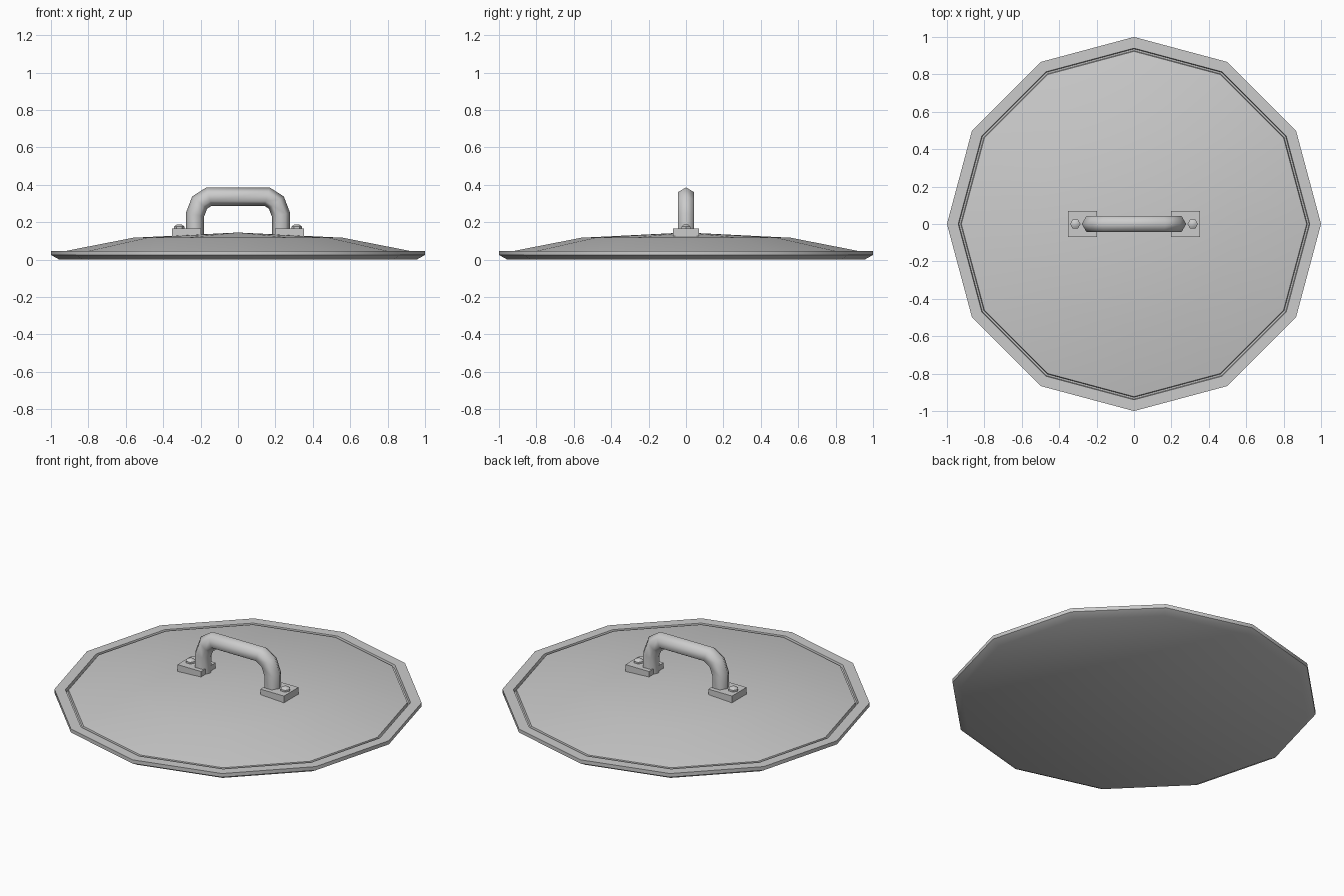
import bpy, bmesh, math
from mathutils import Vector

if "Cube" in bpy.data.objects:
    bpy.data.objects.remove(bpy.data.objects["Cube"])


def finish(bm, name, angle=35):
    bmesh.ops.recalc_face_normals(bm, faces=bm.faces)
    me = bpy.data.meshes.new(name)
    bm.to_mesh(me)
    bm.free()
    ob = bpy.data.objects.new(name, me)
    bpy.context.collection.objects.link(ob)
    bpy.ops.object.select_all(action='DESELECT')
    ob.select_set(True)
    bpy.context.view_layer.objects.active = ob
    if angle:
        bpy.ops.object.shade_smooth_by_angle(angle=math.radians(angle))
    return ob


def skin(bm, rings):
    # bridge consecutive vertex rings with quads
    for a, b in zip(rings, rings[1:]):
        n = len(a)
        for i in range(n):
            j = (i + 1) % n
            bm.faces.new((a[i], a[j], b[j], b[i]))


# Lid: twelve-sided lathe with bevelled rim, narrow groove and shallow dome
profile = [(0.955, 0.0), (1.0, 0.025), (1.0, 0.047), (0.94, 0.047),
           (0.936, 0.03), (0.927, 0.03), (0.923, 0.046), (0.56, 0.117)]
bm = bmesh.new()
rings = [[bm.verts.new((r * math.cos(i * math.pi / 6), r * math.sin(i * math.pi / 6), z))
          for i in range(12)] for r, z in profile]
skin(bm, rings)
bm.faces.new(rings[0])
apex = bm.verts.new((0, 0, 0.145))
for i in range(12):
    bm.faces.new((rings[-1][i], rings[-1][(i + 1) % 12], apex))
finish(bm, "lid")

# Handle: six-sided tube swept along a rounded arch
half = [(0.23, 0.125), (0.23, 0.24), (0.205, 0.305), (0.155, 0.337)]
path = [Vector((-x, 0, z)) for x, z in half] + [Vector((x, 0, z)) for x, z in reversed(half)]
bm = bmesh.new()
rings = []
for k, p in enumerate(path):
    d_in = (p - path[k - 1]).normalized() if k else Vector((0, 0, 1))
    d_out = (path[k + 1] - p).normalized() if k < len(path) - 1 else d_in
    t = (d_in + d_out).normalized()
    normal = Vector((-t.z, 0, t.x))
    side = Vector((0, 1, 0))
    stretch = 1 / t.dot(d_in)
    rings.append([bm.verts.new(p + 0.049 * (normal * stretch * math.cos(a) + side * math.sin(a)))
                  for a in (i * math.pi / 3 for i in range(6))])
skin(bm, rings)
bm.faces.new(rings[0])
bm.faces.new(rings[-1])
finish(bm, "handle", 61)

# Mounting pads and bolts on each side
for s, label in ((-1, "left"), (1, "right")):
    bm = bmesh.new()
    bmesh.ops.create_cube(bm, size=1)
    for v in bm.verts:
        v.co = Vector((s * 0.275 + v.co.x * 0.156, v.co.y * 0.138, 0.145 + v.co.z * 0.044))
    finish(bm, label + "_pad", 0)

    bm = bmesh.new()
    bmesh.ops.create_cone(bm, cap_ends=True, segments=6, radius1=0.028, radius2=0.028, depth=0.02)
    top = [v for v in bm.verts if v.co.z > 0]
    cap = [f for f in bm.faces if all(v in top for v in f.verts)]
    new = bmesh.ops.extrude_face_region(bm, geom=cap)["geom"]
    bmesh.ops.delete(bm, geom=cap, context='FACES_ONLY')
    for v in new:
        if isinstance(v, bmesh.types.BMVert):
            v.co = Vector((v.co.x * 0.5, v.co.y * 0.5, v.co.z + 0.01))
    # turn a corner toward the x axis
    ang = math.atan2(top[0].co.y, top[0].co.x)
    c, n = math.cos(-ang), math.sin(-ang)
    for v in bm.verts:
        x, y, z = v.co
        v.co = (s * 0.314 + x * c - y * n, x * n + y * c, z + 0.167)
    finish(bm, label + "_bolt", 50)
